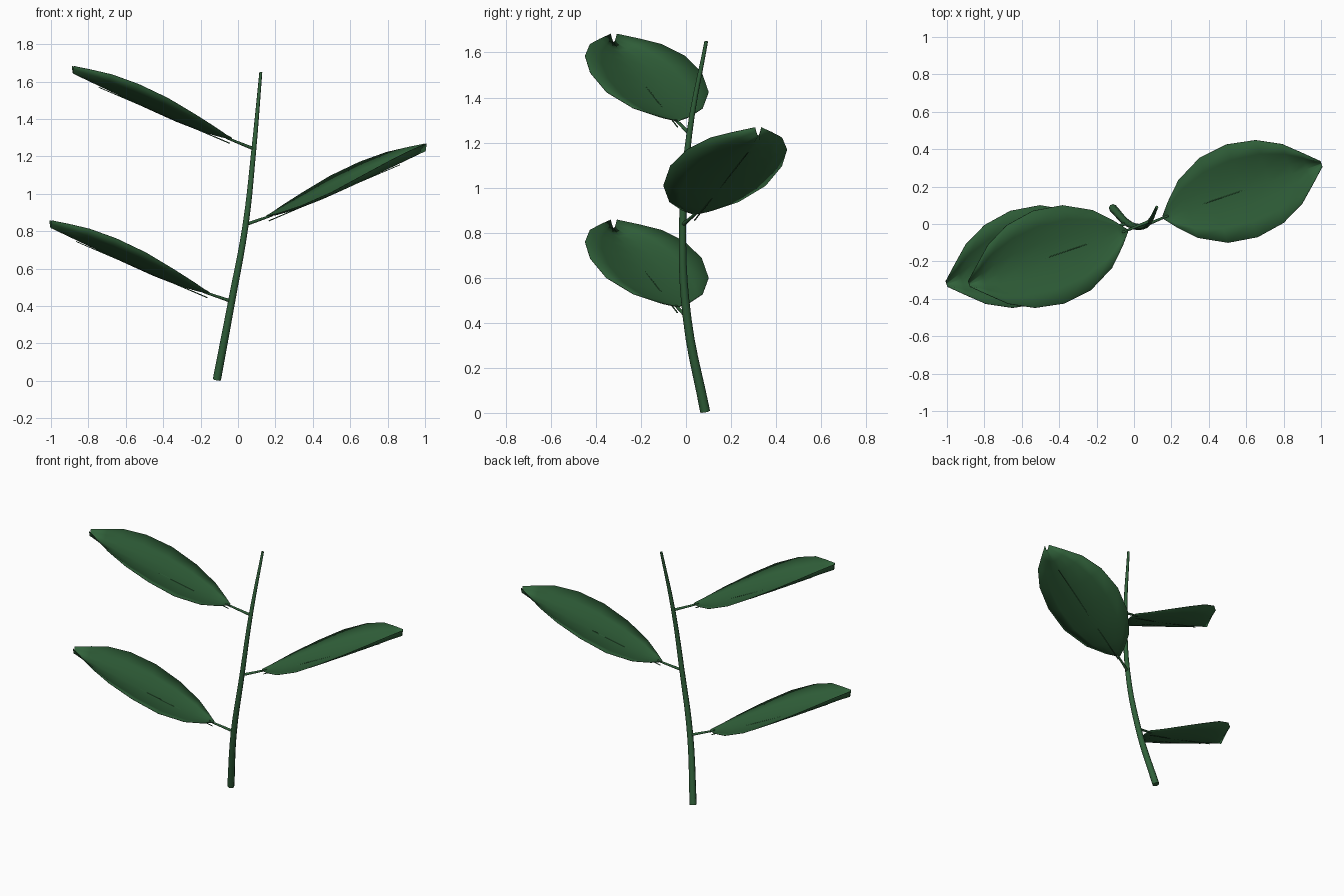
import bpy, bmesh, math
from mathutils import Vector, Matrix

cube = bpy.data.objects.get("Cube")
if cube:
    bpy.data.objects.remove(cube, do_unlink=True)

# One flat leaf green
GREEN = (0.03, 0.118, 0.042, 1)
green = bpy.data.materials.new("dark leaf green")
green.use_nodes = True
green.diffuse_color = GREEN
bsdf = green.node_tree.nodes["Principled BSDF"]
bsdf.inputs["Base Color"].default_value = GREEN
bsdf.inputs["Roughness"].default_value = 0.8


def select_only(obj):
    bpy.ops.object.select_all(action="DESELECT")
    obj.select_set(True)
    bpy.context.view_layer.objects.active = obj


def tube(name, points, radii, steps=4):
    """Tapered round tube along a smooth path, as a mesh."""
    curve = bpy.data.curves.new(name, "CURVE")
    curve.dimensions = "3D"
    curve.bevel_depth = 1
    curve.bevel_resolution = 2
    curve.resolution_u = steps
    curve.use_fill_caps = True
    spline = curve.splines.new("BEZIER")
    spline.bezier_points.add(len(points) - 1)
    for bp, co, r in zip(spline.bezier_points, points, radii):
        bp.co, bp.radius = co, r
        bp.handle_left_type = bp.handle_right_type = "AUTO"
    curve.materials.append(green)
    obj = bpy.data.objects.new(name, curve)
    bpy.context.collection.objects.link(obj)
    select_only(obj)
    bpy.ops.object.convert(target="MESH")
    bpy.ops.object.shade_smooth_by_angle(angle=math.radians(50))
    return obj


# Leaf stations: distance along, half width, rim height, keel height
STATIONS = [
    (0.0, 0.008, 0.0, -0.004), (0.05, 0.07, -0.006, -0.018),
    (0.14, 0.162, -0.006, -0.032), (0.285, 0.239, 0.004, -0.04),
    (0.445, 0.261, 0.022, -0.042), (0.6, 0.233, 0.03, -0.042),
    (0.728, 0.167, 0.027, -0.04), (0.81, 0.092, 0.016, -0.038),
    (0.893, 0.014, 0.002, -0.036),
]
SLOPE = 0.427
ACROSS = 6


def leaf_blade(name, frame):
    """Cupped blade with an upturned rim and a notched tip."""
    bm = bmesh.new()
    rows = []
    for u, half, rim, keel in STATIONS:
        row = []
        for i in range(ACROSS + 1):
            t = 2 * i / ACROSS - 1
            z = u * SLOPE + keel + (rim - keel) * abs(t) ** 1.7
            row.append(bm.verts.new(frame @ Vector((u, half * t, z))))
        rows.append(row)
    for a, b in zip(rows, rows[1:]):
        for i in range(ACROSS):
            bm.faces.new((a[i], b[i], b[i + 1], a[i + 1]))
    mesh = bpy.data.meshes.new(name)
    bm.to_mesh(mesh)
    bm.free()
    mesh.materials.append(green)
    obj = bpy.data.objects.new(name, mesh)
    bpy.context.collection.objects.link(obj)
    solid = obj.modifiers.new("thickness", "SOLIDIFY")
    solid.thickness = 0.003
    select_only(obj)
    bpy.ops.object.shade_smooth_by_angle(angle=math.radians(50))


# Main stem, thick at the foot and thin at the top
tube("stem",
     [(-0.113, 0.085, 0.006), (-0.035, 0.005, 0.42), (0.04, -0.015, 0.83),
      (0.085, 0.015, 1.24), (0.122, 0.09, 1.65)],
     [0.022, 0.019, 0.016, 0.013, 0.008], steps=5)

# Leaves: name, blade base, heading, joint on the stem
HEADING = math.atan2(0.285, 0.845)
LEAVES = [
    ("lower_right", (-0.155, -0.035, 0.475), HEADING + math.pi, (-0.035, 0.005, 0.425)),
    ("middle_left", (0.155, 0.035, 0.885), HEADING, (0.04, -0.015, 0.835)),
    ("upper_right", (-0.035, -0.035, 1.3), HEADING + math.pi, (0.085, 0.015, 1.24)),
]
for side, base, angle, joint in LEAVES:
    frame = Matrix.Translation(base) @ Matrix.Rotation(angle, 4, "Z")
    leaf_blade(side + "_leaf", frame)
    tube(side + "_leaf_stalk", [joint, frame @ Vector((0.03, 0, 0))], [0.009, 0.006])
    # Straight thin rib under the blade
    tube(side + "_leaf_rib",
         [frame @ Vector((0.01, 0, -0.03)), frame @ Vector((0.75, 0, 0.27))],
         [0.003, 0.002])
